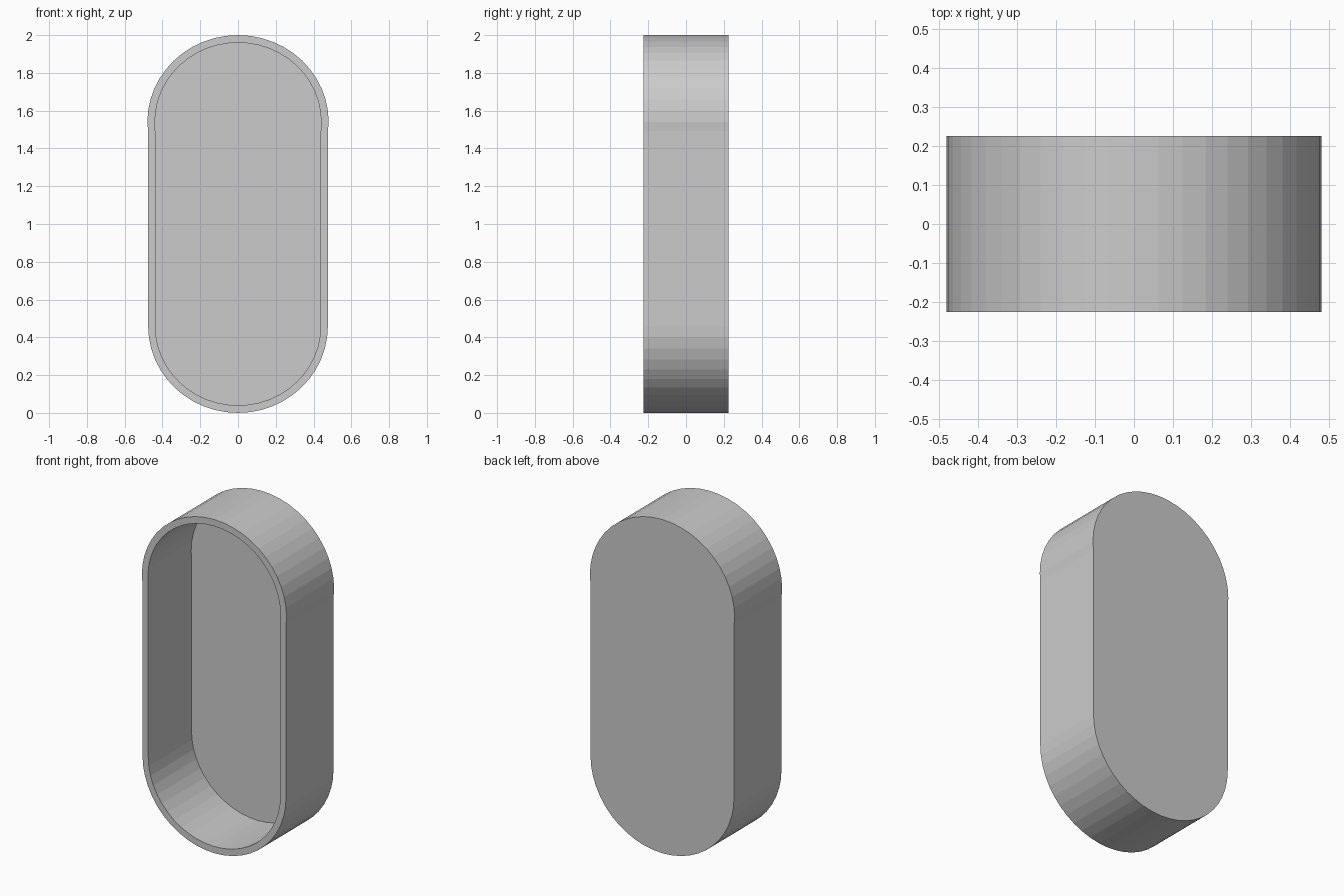
import bpy, bmesh
from math import sin, cos, pi

if "Cube" in bpy.data.objects:
    bpy.data.objects.remove(bpy.data.objects["Cube"])

SEG = 24            # segments per half-round end
HALF_DEPTH = 0.225
WALL = 0.04


def outline(inset, waist):
    """Stadium outline in x/z; the straight sides sit slightly inside the top arc."""
    low, high, b = 0.46, 1.54, 0.46 - inset
    top_a, side_a = 0.48 - inset, waist - inset
    top = [(top_a * cos(pi * i / SEG), high + b * sin(pi * i / SEG)) for i in range(SEG + 1)]
    bottom = [(-side_a * cos(pi * i / SEG), low - b * sin(pi * i / SEG)) for i in range(SEG + 1)]
    return top + [(-side_a, 1.49)] + bottom + [(side_a, 1.49)]


def ring(bm, pts, y):
    return [bm.verts.new((x, y, z)) for x, z in pts]


def bridge(bm, a, b):
    n = len(a)
    for i in range(n):
        j = (i + 1) % n
        bm.faces.new((a[i], a[j], b[j], b[i]))


# Open-fronted tray: outer back, outer front, rim, inner floor
bm = bmesh.new()
outer, inner = outline(0, 0.476), outline(WALL, 0.478)
rings = [ring(bm, outer, HALF_DEPTH), ring(bm, outer, -HALF_DEPTH),
         ring(bm, inner, -HALF_DEPTH), ring(bm, inner, HALF_DEPTH - WALL)]
for a, b in zip(rings, rings[1:]):
    bridge(bm, a, b)
bm.faces.new(rings[0])     # back panel
bm.faces.new(rings[-1])    # cavity floor
bmesh.ops.recalc_face_normals(bm, faces=bm.faces)

mesh = bpy.data.meshes.new("rounded_tray")
bm.to_mesh(mesh)
bm.free()
bpy.context.collection.objects.link(bpy.data.objects.new("rounded_tray", mesh))
